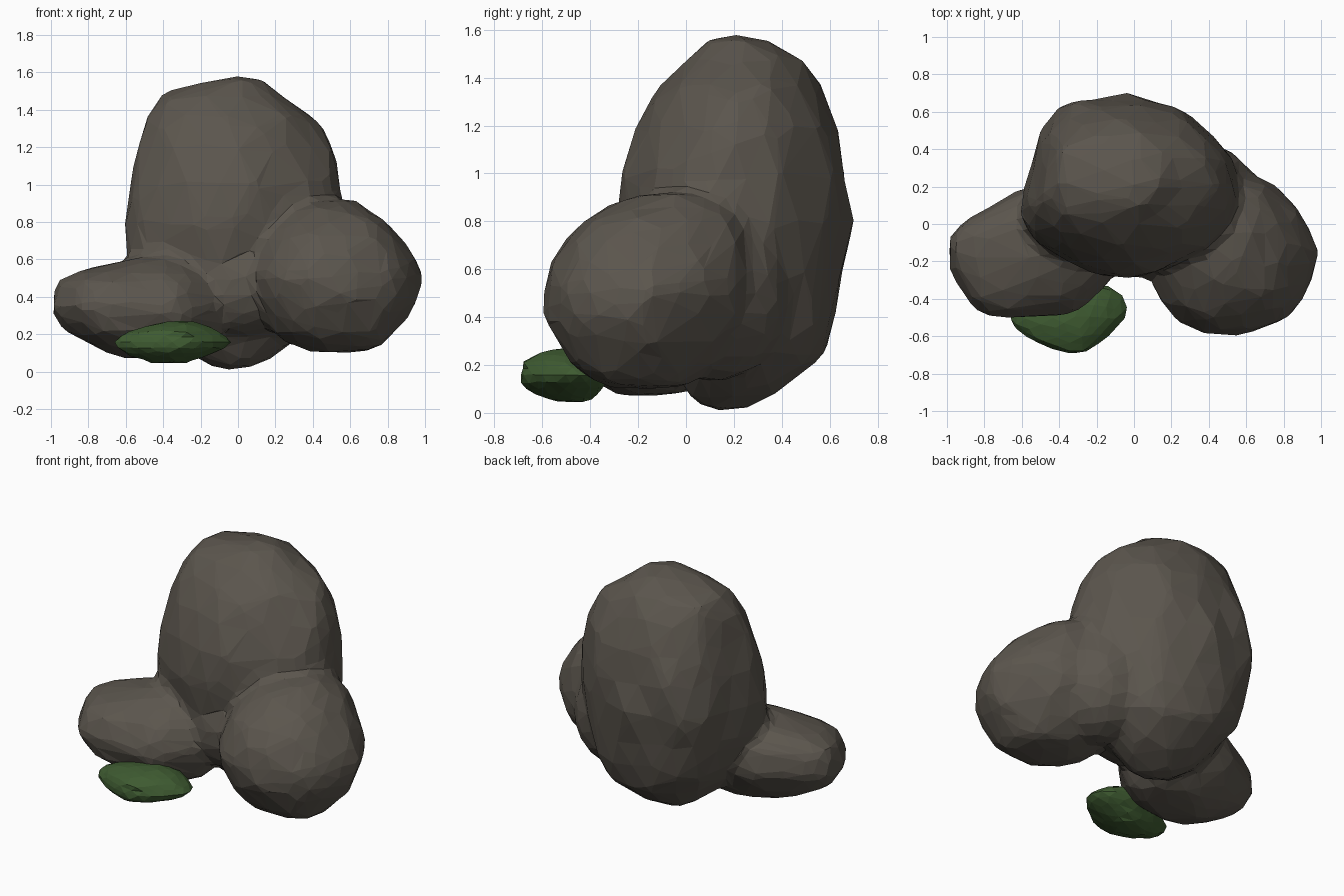
import bpy, bmesh, math, random
from mathutils import Vector

if "Cube" in bpy.data.objects:
    bpy.data.objects.remove(bpy.data.objects["Cube"])

random.seed(4)


def material(name, rgb):
    m = bpy.data.materials.new(name)
    m.diffuse_color = (*rgb, 1)
    m.use_nodes = True
    m.node_tree.nodes["Principled BSDF"].inputs["Base Color"].default_value = m.diffuse_color
    return m


STONE = material("grey_brown_stone", (0.105, 0.092, 0.075))
MOSS = material("moss_green", (0.049, 0.105, 0.031))


def outline_point(plan, angle):
    """Point where a ray from the middle of the unit box meets the plan outline."""
    d = Vector((math.cos(angle), math.sin(angle)))
    for a, b in zip(plan, plan[1:] + plan[:1]):
        e = b - a
        den = d.x * e.y - d.y * e.x
        if abs(den) < 1e-9:
            continue
        r = (a.x * e.y - a.y * e.x) / den
        s = (a.x * d.y - a.y * d.x) / den
        if r > 0 and -1e-6 <= s <= 1 + 1e-6:
            return d * r
    return d


def add_boulder(bm, plan, levels, jitter, grow=1.015):
    """Faceted stone: plan outline, fitted at each level (z, xmin, xmax, ymin, ymax)."""
    xs, ys = [p[0] for p in plan], [p[1] for p in plan]
    unit = [Vector((2 * (x - min(xs)) / (max(xs) - min(xs)) - 1,
                    2 * (y - min(ys)) / (max(ys) - min(ys)) - 1)) for x, y in plan]
    z0, z1 = levels[0][0], levels[-1][0]
    for v in bmesh.ops.create_icosphere(bm, subdivisions=3, radius=1)["verts"]:
        z = z0 + (v.co.z + 1) / 2 * (z1 - z0)
        for lo, hi in zip(levels, levels[1:]):
            if z <= hi[0] + 1e-6:
                break
        k = min(1, max(0, (z - lo[0]) / (hi[0] - lo[0])))
        xa, xb, ya, yb = (p + (q - p) * k for p, q in zip(lo[1:], hi[1:]))
        pole = abs(v.co.z) > 0.999
        p = Vector((0, 0)) if pole else outline_point(unit, math.atan2(v.co.y, v.co.x)) * grow
        v.co = ((xa + xb) / 2 + p.x * (xb - xa) / 2,
                (ya + yb) / 2 + p.y * (yb - ya) / 2, z)
        if not pole:
            v.co += Vector([random.uniform(-jitter, jitter) for _ in range(3)])


def add_filler(bm, centre, radii):
    """Plain rounded lump that softens the join between two stones."""
    for v in bmesh.ops.create_icosphere(bm, subdivisions=3, radius=1)["verts"]:
        v.co = [c + r * t for c, r, t in zip(centre, radii, v.co)]


def finish(bm, name, mat):
    bmesh.ops.recalc_face_normals(bm, faces=bm.faces)
    me = bpy.data.meshes.new(name)
    bm.to_mesh(me)
    bm.free()
    me.materials.append(mat)
    ob = bpy.data.objects.new(name, me)
    bpy.context.collection.objects.link(ob)
    return ob


stones = bmesh.new()

# Tall upright stone at the back
add_boulder(stones,
            [(0, .69), (.28, .62), (.42, .47), (.53, .37), (.58, .1), (.4, -.15), (.1, -.28),
             (-.05, -.3), (-.35, -.2), (-.55, -.05), (-.6, .05), (-.57, .2), (-.48, .5),
             (-.32, .66)],
            [(0, -.12, .05, .06, .2), (.07, -.22, .17, .02, .36), (.15, -.32, .31, -.05, .51),
             (.3, -.48, .45, -.14, .62), (.55, -.61, .55, -.25, .64), (.8, -.62, .57, -.3, .69),
             (.95, -.6, .56, -.29, .68), (1.15, -.56, .53, -.22, .65), (1.3, -.52, .46, -.17, .59),
             (1.4, -.48, .38, -.09, .54), (1.5, -.42, .23, 0, .47), (1.58, -.1, .08, .13, .31)],
            .015)

# Rounded stone on the right
add_boulder(stones,
            [(.45, .34), (.62, .27), (.75, .22), (.91, .03), (1, -.17), (.94, -.33), (.85, -.5),
             (.6, -.58), (.4, -.59), (.2, -.5), (.08, -.3), (.05, 0), (.2, .25)],
            [(.1, .4, .74, -.3, 0), (.16, .24, .82, -.45, .1), (.26, .16, .9, -.52, .2),
             (.4, .08, .98, -.59, .3), (.55, .06, 1, -.59, .34), (.73, .15, .88, -.5, .3),
             (.85, .25, .75, -.38, .25), (.92, .4, .62, -.15, .1)],
            .012, 1.02)

# Low stone on the left
add_boulder(stones,
            [(-.95, -.02), (-.6, .19), (-.3, .2), (-.08, .05), (-.04, -.2), (-.2, -.38),
             (-.3, -.48), (-.6, -.5), (-.75, -.51), (-.83, -.48), (-.98, -.27), (-1, -.1)],
            [(.07, -.62, -.2, -.28, 0), (.14, -.78, -.12, -.38, .08), (.22, -.94, -.08, -.47, .14),
             (.34, -1, -.04, -.51, .2), (.5, -.96, -.1, -.44, .18), (.57, -.74, -.2, -.3, .1),
             (.61, -.55, -.25, -.2, 0)],
            .008, 1.02)

# Lumps that fuse the stones together
add_filler(stones, (.37, .12, .5), (.3, .31, .37))
add_filler(stones, (.02, -.06, .46), (.32, .23, .27))
add_filler(stones, (-.35, -.03, .48), (.25, .2, .25))

# Fuse, soften the creases and cut back to coarse facets
rock = finish(stones, "fused_boulders", STONE)
remesh = rock.modifiers.new("fuse", "REMESH")
remesh.mode = "VOXEL"
remesh.voxel_size = 0.035
soften = rock.modifiers.new("soften", "SMOOTH")
soften.factor = 0.5
soften.iterations = 4
coarse = rock.modifiers.new("facets", "DECIMATE")
coarse.ratio = 0.075

# Moss clump at the foot of the left stone
moss = bmesh.new()
add_boulder(moss,
            [(-.16, -.33), (-.09, -.36), (-.04, -.42), (-.04, -.5), (-.13, -.6), (-.25, -.68),
             (-.35, -.69), (-.53, -.63), (-.65, -.54), (-.65, -.47), (-.5, -.38), (-.3, -.33)],
            [(.045, -.45, -.28, -.54, -.41), (.08, -.57, -.18, -.64, -.37),
             (.12, -.63, -.08, -.69, -.34), (.16, -.66, -.04, -.69, -.32),
             (.21, -.6, -.1, -.685, -.33), (.25, -.47, -.17, -.62, -.38),
             (.27, -.38, -.25, -.55, -.44)],
            .003, 1.01)
finish(moss, "moss_clump", MOSS)
